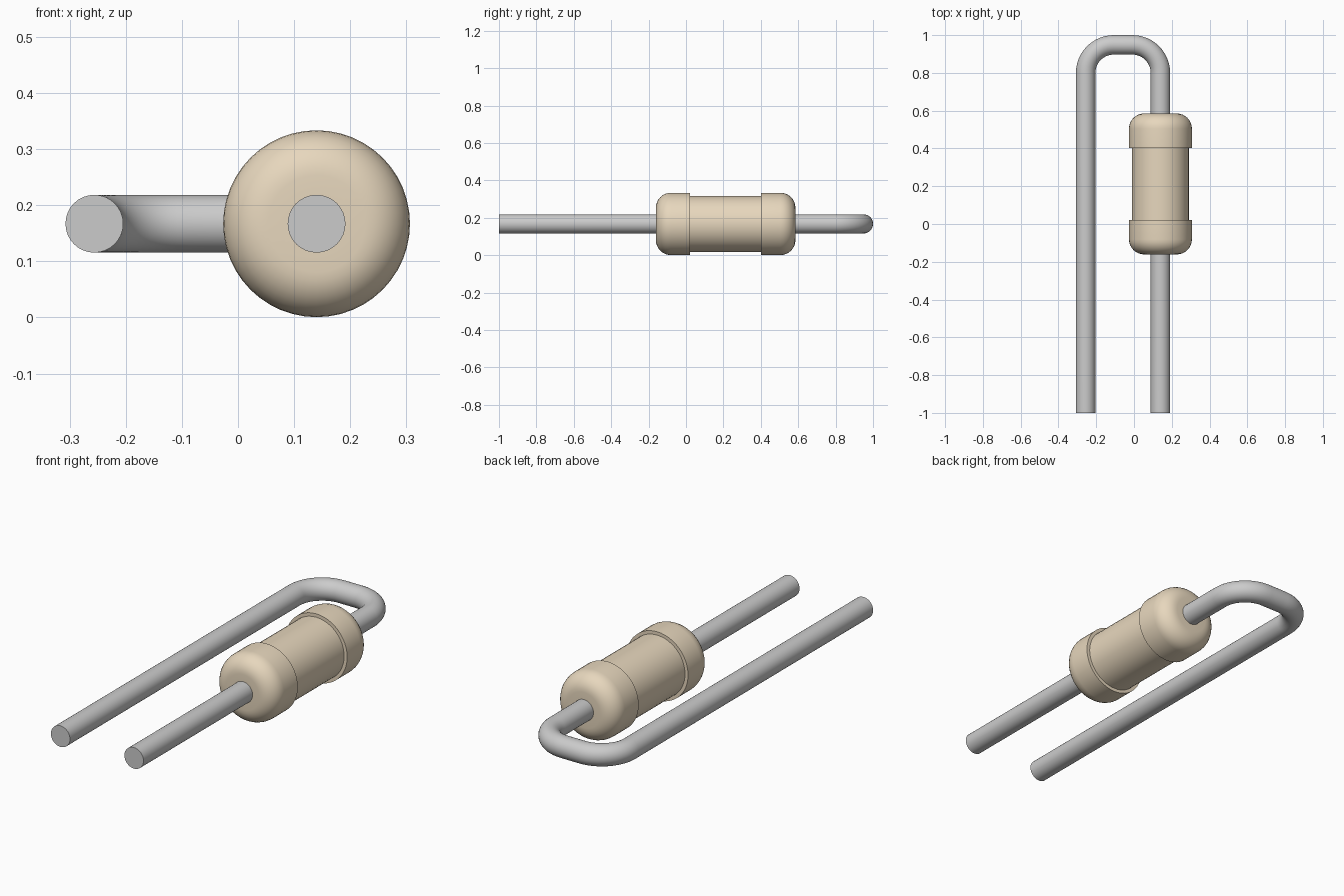
import bpy, bmesh
from math import sin, cos, pi, radians
from mathutils import Vector

if "Cube" in bpy.data.objects:
    bpy.data.objects.remove(bpy.data.objects["Cube"])

AXIS_X, AXIS_Z = 0.14, 0.167   # resistor axis
RETURN_X = -0.256              # folded-back lead
WIRE_R, BEND_R = 0.0515, 0.149
TOP_Y = 1 - WIRE_R
BODY_MID = 0.212


def material(name, color):
    m = bpy.data.materials.new(name)
    m.diffuse_color = (*color, 1)
    m.use_nodes = True
    m.node_tree.nodes["Principled BSDF"].inputs["Base Color"].default_value = m.diffuse_color
    return m


def skin(name, rings, mat, cap_ends=False):
    """Join successive closed rings of points with quads."""
    bm = bmesh.new()
    rows = [[bm.verts.new(p) for p in r] for r in rings]
    n = len(rows[0])
    for a, b in zip(rows, rows[1:]):
        for i in range(n):
            j = (i + 1) % n
            bm.faces.new((a[i], a[j], b[j], b[i]))
    if cap_ends:
        bm.faces.new(rows[0])
        bm.faces.new(rows[-1])
    bmesh.ops.recalc_face_normals(bm, faces=bm.faces)
    me = bpy.data.meshes.new(name)
    bm.to_mesh(me)
    bm.free()
    ob = bpy.data.objects.new(name, me)
    bpy.context.collection.objects.link(ob)
    if mat:
        me.materials.append(mat)
    bpy.ops.object.select_all(action='DESELECT')
    ob.select_set(True)
    bpy.context.view_layer.objects.active = ob
    bpy.ops.object.shade_smooth_by_angle(angle=radians(35))
    return ob


def lathe(name, profile, mat, sides=48, cap_ends=False):
    """Spin (y, radius) points around the resistor axis."""
    rings = [[(AXIS_X + r * cos(2 * pi * i / sides), y,
               AXIS_Z + r * sin(2 * pi * i / sides)) for i in range(sides)]
             for y, r in profile]
    return skin(name, rings, mat, cap_ends)


tan = material("tan_coating", (0.80, 0.68, 0.51))

# Rounded end caps, mirrored about the middle of the body
ROUND = 0.08
half, cap_r = 0.373, 0.1665
cap = [(half, WIRE_R * 0.9)]
for k in range(9):
    a = pi / 2 * k / 8
    cap.append((half - ROUND + ROUND * cos(a), cap_r - ROUND + ROUND * sin(a)))
cap += [(0.19, cap_r), (0.19, 0.148)]
for name, s in (("front_cap", -1), ("rear_cap", 1)):
    lathe(name, [(BODY_MID + s * y, r) for y, r in cap], tan)

# Slimmer middle sleeve
lathe("body_sleeve", [(BODY_MID - 0.19, 0.15), (BODY_MID + 0.19, 0.15)], tan)

# One wire: straight lead through the body, two bends, long return lead
path = [(AXIS_X, -1, 0.0)]     # x, y, heading of the wire's cross direction
for cx, start in ((AXIS_X - BEND_R, 0), (RETURN_X + BEND_R, pi / 2)):
    for k in range(13):
        a = start + pi / 2 * k / 12
        path.append((cx + BEND_R * cos(a), TOP_Y - BEND_R + BEND_R * sin(a), a))
path.append((RETURN_X, -1, pi))

SIDES = 32
rings = []
for x, y, a in path:
    out = Vector((cos(a), sin(a), 0))
    centre = Vector((x, y, AXIS_Z))
    rings.append([centre + WIRE_R * (out * cos(t) + Vector((0, 0, sin(t))))
                  for t in (2 * pi * i / SIDES for i in range(SIDES))])
skin("wire_lead", rings, None, cap_ends=True)
